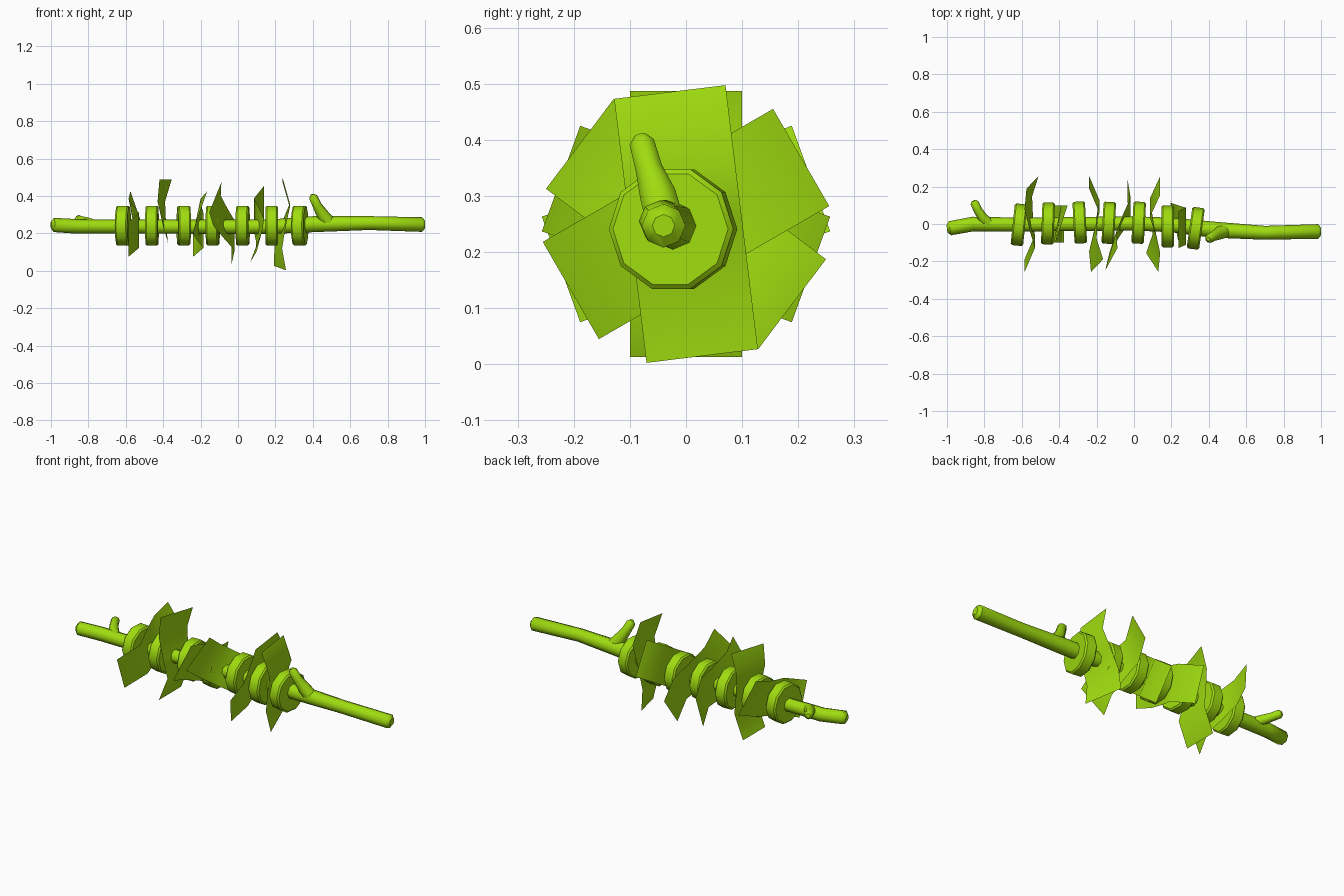
import bpy, math
from mathutils import Vector

if "Cube" in bpy.data.objects:
    bpy.data.objects.remove(bpy.data.objects["Cube"])

mat = bpy.data.materials.new("leaf_green")
mat.diffuse_color = (0.35, 0.72, 0.005, 1)
mat.use_nodes = True
mat.node_tree.nodes["Principled BSDF"].inputs["Base Color"].default_value = mat.diffuse_color


def finish(obj, angle=35):
    obj.data.materials.clear()
    obj.data.materials.append(mat)
    bpy.ops.object.select_all(action='DESELECT')
    obj.select_set(True)
    bpy.context.view_layer.objects.active = obj
    bpy.ops.object.shade_smooth_by_angle(angle=math.radians(angle))


def tube(name, path):
    """Octagonal tube through (x, y, z, radius) points."""
    cu = bpy.data.curves.new(name, 'CURVE')
    cu.dimensions = '3D'
    cu.bevel_depth = 1.0
    cu.bevel_resolution = 2
    cu.use_fill_caps = True
    sp = cu.splines.new('POLY')
    sp.points.add(len(path) - 1)
    for p, (x, y, z, r) in zip(sp.points, path):
        p.co = (x, y, z, 1)
        p.radius = r
    obj = bpy.data.objects.new(name, cu)
    bpy.context.collection.objects.link(obj)
    bpy.ops.object.select_all(action='DESELECT')
    obj.select_set(True)
    bpy.context.view_layer.objects.active = obj
    bpy.ops.object.convert(target='MESH')
    finish(bpy.context.object, 50)


# Stick with rounded ends, and two twig stubs
tube("stick", [(-1, -.025, .245, .018), (-.985, -.023, .245, .038),
               (-.86, 0, .237, .039), (-.6, -.003, .236, .037),
               (0, .003, .235, .038), (.2, -.005, .237, .039),
               (.42, -.03, .25, .043), (.7, -.047, .255, .037),
               (.985, -.04, .247, .039), (1, -.04, .247, .02)])
tube("upper_twig", [(.50, -.035, .245, .036), (.455, -.048, .295, .035),
                    (.425, -.065, .345, .026), (.402, -.078, .393, .024),
                    (.397, -.081, .408, .011)])
tube("side_twig", [(-.775, 0, .245, .03), (-.81, .035, .26, .027),
                   (-.835, .075, .268, .023), (-.853, .113, .275, .023),
                   (-.858, .124, .277, .012)])

# Seven bevelled slices threaded on the stick: x, y, yaw in degrees
slices = [(-.615, -.004, -6), (-.46, .003, -2), (-.29, .008, 3), (-.135, .006, -3),
          (.025, .007, -3), (.18, -.013, 0), (.33, -.023, -8)]
for i, (x, y, yaw) in enumerate(slices):
    bpy.ops.mesh.primitive_cylinder_add(vertices=10, radius=.112, depth=.067,
                                        location=(x, y, .241),
                                        rotation=(0, math.pi / 2, math.radians(yaw)))
    obj = bpy.context.object
    obj.name = f"slice_{i + 1}"
    mod = obj.modifiers.new("bevel", 'BEVEL')
    mod.width = .008
    mod.segments = 1
    mod.limit_method = 'ANGLE'
    mod.angle_limit = math.radians(60)
    bpy.ops.object.modifier_apply(modifier="bevel")
    finish(obj, 40)

# Bent leaf sheet: station along length, x offset of left edge, right edge
profile = [(.237, -.02, .045), (.12, -.03, .01), (0, -.003, .015),
           (-.1, .025, .025), (-.237, -.03, -.03)]
# x, angle about the stick, tilt slope, flip
leaves = [(-.555, 20, 0, 1), (-.4, 90, 0, 1), (-.21, 160, 0, 1),
          (-.07, 143, -.27, 1), (.11, 210, 0, -1), (.24, 277, -.12, 1)]
for i, (cx, ang, tilt, flip) in enumerate(leaves):
    a = math.radians(ang)
    u = Vector((0, math.cos(a), math.sin(a)))
    v = Vector((0, -math.sin(a), math.cos(a))) * flip
    verts, faces = [], []
    for s, left, right in profile:
        for side, off in ((.1, left), (-.1, right)):
            verts.append(u * s + v * side +
                         Vector((cx + flip * off + tilt * s, 0, .25)))
    for k in range(len(profile) - 1):
        faces.append((2 * k, 2 * k + 1, 2 * k + 3, 2 * k + 2))
    me = bpy.data.meshes.new(f"leaf_{i + 1}")
    me.from_pydata(verts, [], faces)
    obj = bpy.data.objects.new(f"leaf_{i + 1}", me)
    bpy.context.collection.objects.link(obj)
    finish(obj, 60)
